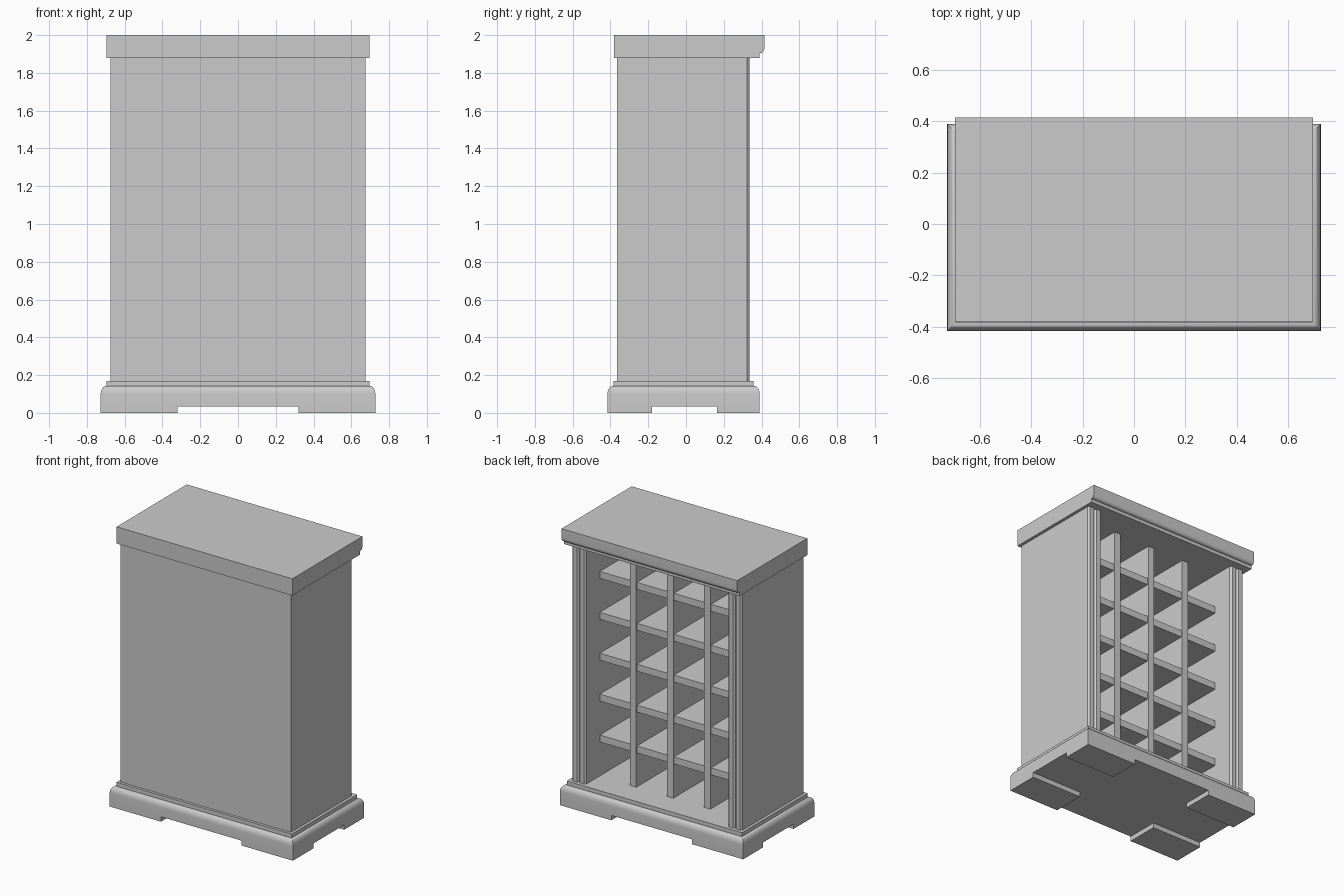
import bpy
import bmesh
import math

cube = bpy.data.objects.get("Cube")
if cube:
    bpy.data.objects.remove(cube, do_unlink=True)

grey = bpy.data.materials.new("plain grey")
grey.use_nodes = True
grey.diffuse_color = (0.6, 0.6, 0.6, 1)
grey.node_tree.nodes["Principled BSDF"].inputs["Base Color"].default_value = grey.diffuse_color


def finish(name, bm, smooth=False):
    bmesh.ops.recalc_face_normals(bm, faces=bm.faces)
    mesh = bpy.data.meshes.new(name)
    bm.to_mesh(mesh)
    bm.free()
    mesh.materials.append(grey)
    obj = bpy.data.objects.new(name, mesh)
    bpy.context.collection.objects.link(obj)
    if smooth:
        bpy.ops.object.select_all(action="DESELECT")
        obj.select_set(True)
        bpy.context.view_layer.objects.active = obj
        bpy.ops.object.shade_smooth_by_angle(angle=math.radians(28))
    return obj


def loft(name, rings, smooth=False):
    """Skin a closed solid through matching rings of points."""
    bm = bmesh.new()
    loops = [[bm.verts.new(p) for p in ring] for ring in rings]
    for a, b in zip(loops, loops[1:]):
        for i in range(len(a)):
            j = (i + 1) % len(a)
            bm.faces.new((a[i], a[j], b[j], b[i]))
    bm.faces.new(loops[0])
    bm.faces.new(loops[-1])
    return finish(name, bm, smooth)


def rect(x0, x1, y0, y1, z):
    return [(x0, y0, z), (x1, y0, z), (x1, y1, z), (x0, y1, z)]


def box(name, x0, x1, y0, y1, z0, z1):
    return loft(name, [rect(x0, x1, y0, y1, z0), rect(x0, x1, y0, y1, z1)])


FLOOR, CEILING = 0.17, 1.88
OUTER, INNER = 0.675, 0.563
BACK, PANEL = -0.365, -0.31
FOOT = 0.035

# Moulded plinth: straight band, rounded shoulder, small upper step
steps = [(FOOT, 0.032), (0.10, 0.032)]
for k in range(1, 7):
    a = math.radians(15 * k)
    steps.append((0.10 + 0.042 * math.sin(a), 0.004 + 0.028 * math.cos(a)))
steps += [(0.142, 0), (FLOOR, 0)]
loft("plinth", [rect(-0.695 - d, 0.695 + d, -0.384 - d, 0.358 + d, z)
                for z, d in steps], smooth=True)

# Four corner feet
for sx, side in ((-1, "right"), (1, "left")):
    for y0, y1, end in ((-0.416, -0.18, "front"), (0.165, 0.39, "back")):
        xs = sorted((sx * 0.32, sx * 0.727))
        box(f"{end}_{side}_foot", xs[0], xs[1], y0, y1, 0, FOOT)

# Side walls, each ending in two bevelled reeds
width = (OUTER - INNER) / 2
for s, side in ((-1, "right"), (1, "left")):
    outline = [(OUTER, BACK), (INNER, BACK), (INNER, 0.322)]
    for n in range(2):
        x = INNER + n * width
        outline += [(x + 0.012, 0.335), (x + width - 0.012, 0.335), (x + width, 0.322)]
    loft(f"{side}_wall", [[(s * x, y, z) for x, y in outline] for z in (FLOOR, CEILING)])

# Closed panel on the front
box("front_panel", -INNER, INNER, BACK, PANEL, FLOOR, CEILING)

# Grid of dividers and shelves
THICK = 0.05
pitch = (2 * INNER + THICK) / 4
for i in (-1, 0, 1):
    box(f"divider_{i + 2}", i * pitch - THICK / 2, i * pitch + THICK / 2,
        PANEL, 0.18, FLOOR, CEILING)
rise = (CEILING - FLOOR + THICK) / 6
for i in range(1, 6):
    top = FLOOR + i * rise
    box(f"shelf_{i}", -INNER, INNER, PANEL, 0.172, top - THICK, top)

# Top slab with a coved lip over the open side
lip = [(-0.38, 2.0), (-0.38, CEILING), (0.388, CEILING), (0.388, 1.905), (0.395, 1.905)]
for k in range(1, 7):
    a = math.radians(15 * k)
    lip.append((0.395 + 0.02 * math.sin(a), 1.935 - 0.03 * math.cos(a)))
lip.append((0.415, 2.0))
loft("top_slab", [[(x, y, z) for y, z in lip] for x in (-0.697, 0.697)], smooth=True)
